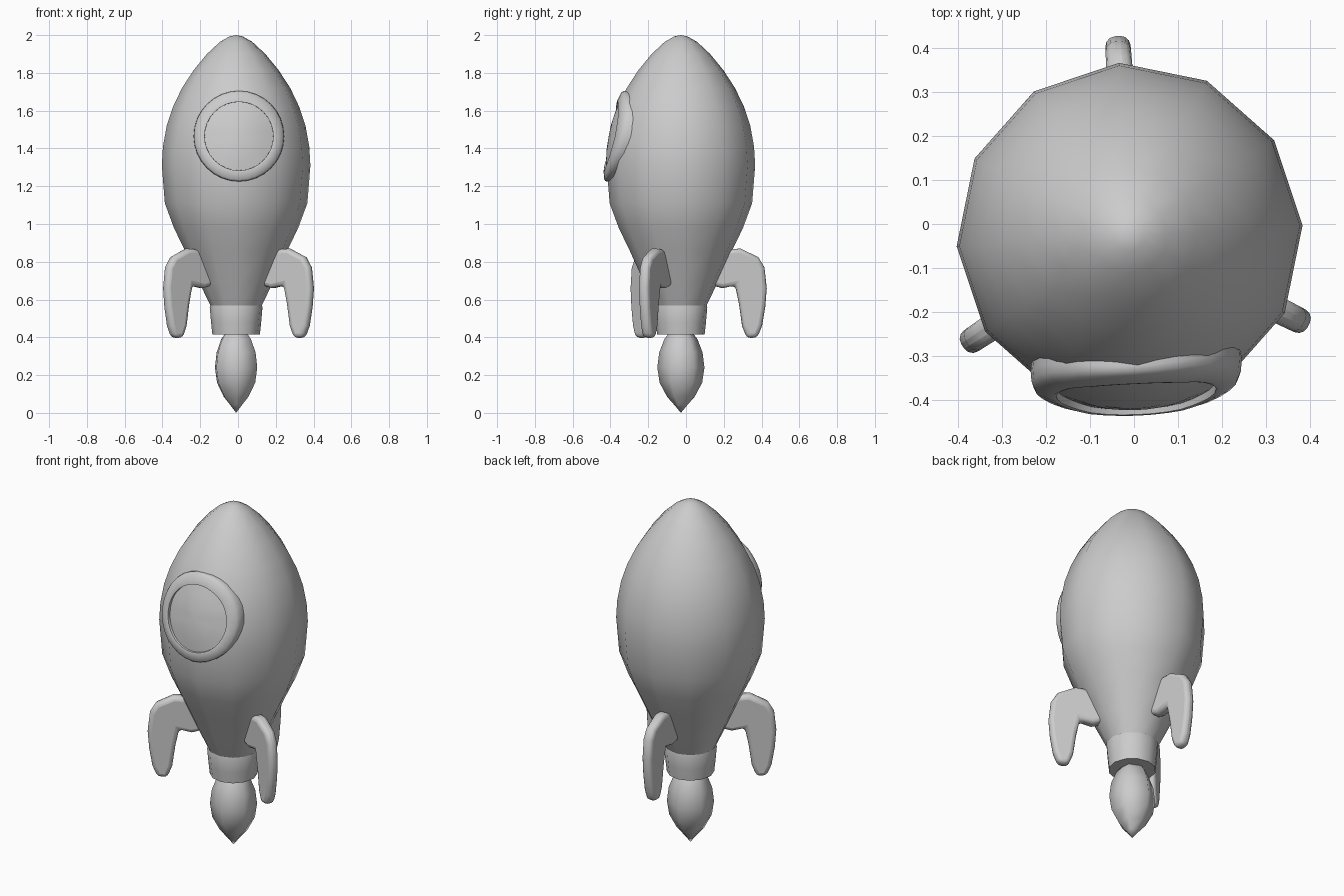
import bpy, bmesh, math
from mathutils import Vector

if "Cube" in bpy.data.objects:
    bpy.data.objects.remove(bpy.data.objects["Cube"])

CX, CY, TURN = -0.01, -0.027, math.radians(3.5)   # rocket axis and rotation


def finish(name, bm, angle=60):
    bmesh.ops.recalc_face_normals(bm, faces=bm.faces)
    me = bpy.data.meshes.new(name)
    bm.to_mesh(me)
    bm.free()
    ob = bpy.data.objects.new(name, me)
    bpy.context.collection.objects.link(ob)
    bpy.ops.object.select_all(action='DESELECT')
    ob.select_set(True)
    bpy.context.view_layer.objects.active = ob
    bpy.ops.object.shade_smooth_by_angle(angle=math.radians(angle))
    return ob


def lathe(name, profile, sides=12, phase=0.0, angle=60):
    """Revolve (radius, z) points about the rocket axis."""
    bm = bmesh.new()
    rings = []
    for r, z in profile:
        n = sides if r > 0 else 1
        turns = [TURN + phase + math.tau * i / sides for i in range(n)]
        rings.append([bm.verts.new((CX + r * math.cos(t), CY + r * math.sin(t), z))
                      for t in turns])
    for a, b in zip(rings, rings[1:]):
        for i in range(sides):
            j = (i + 1) % sides
            quad = [a[i % len(a)], a[j % len(a)], b[j % len(b)], b[i % len(b)]]
            bm.faces.new(list(dict.fromkeys(quad)))
    return finish(name, bm, angle)


# Hull
BODY = [(0, .55), (.13, .555), (.195, .69), (.272, .86), (.33, .98), (.378, 1.11),
        (.394, 1.31), (.388, 1.41), (.368, 1.52), (.335, 1.62), (.287, 1.72),
        (.225, 1.815), (.155, 1.90), (.085, 1.965), (.035, 1.993), (0, 2.0)]
lathe("hull", BODY)

# Engine nozzle
lathe("nozzle", [(0, .415), (.126, .415), (.133, .48), (.14, .56), (.128, .60), (0, .60)])

# Exhaust flame
lathe("flame", [(0, 0), (.033, .04), (.073, .085), (.113, .16), (.125, .24),
                (.115, .32), (.088, .39), (.05, .44), (0, .46)], 6, math.radians(30), 75)


# Porthole, draped over the hull
def hull_y(x, z):
    for (r0, z0), (r1, z1) in zip(BODY, BODY[1:]):
        if z0 <= z <= z1:
            r = r0 + (r1 - r0) * (z - z0) / (z1 - z0)
            return CY - math.sqrt(max(r * r - (x - CX) ** 2, 0))
    return CY


def drape(name, section, closed, sides=32):
    bm = bmesh.new()
    rings = []
    for rad, lift in section:
        ring = []
        for i in range(sides):
            a = math.tau * i / sides
            x, z = .005 + rad * math.cos(a), 1.465 + rad * math.sin(a)
            scale = 1 + 1.2 * (rad * math.cos(a) / .24) ** 2
            ring.append(bm.verts.new((x, hull_y(x, z) - lift * scale, z)))
        rings.append(ring)
    pairs = list(zip(rings, rings[1:])) + ([(rings[-1], rings[0])] if closed else [])
    for a, b in pairs:
        for i in range(sides):
            j = (i + 1) % sides
            bm.faces.new((a[i], a[j], b[j], b[i]))
    if not closed:
        bm.faces.new(rings[-1])
    return finish(name, bm, 50)


drape("porthole_frame", [(.236, -.02), (.24, .002), (.238, .012), (.23, .018),
                         (.19, .018), (.182, .015), (.18, -.02)], True)
drape("porthole_glass", [(.184, .004), (.13, .004), (.07, .004), (.02, .004)], False)

# Three fins: outline in (distance from axis, z), extruded, tapered and rounded
FIN = [(.19, .80), (.25, .865), (.315, .87), (.41, .825), (.443, .77), (.455, .66),
       (.447, .56), (.43, .46), (.405, .399), (.35, .396), (.325, .46), (.308, .58),
       (.288, .675), (.22, .66), (.15, .68)]
for k, label in enumerate(("back", "left", "right")):
    bm = bmesh.new()
    a = math.radians(90 + 120 * k) + TURN
    out = Vector((math.cos(a), math.sin(a), 0))
    side = Vector((-math.sin(a), math.cos(a), 0))
    rows = [[bm.verts.new(Vector((CX, CY, z)) + out * d + side * s * (.040 - .026 * d))
             for d, z in FIN] for s in (-1, 1)]
    for row in rows:
        bm.faces.new(row)
    for i in range(len(FIN)):
        bm.faces.new((rows[0][i], rows[0][i - 1], rows[1][i - 1], rows[1][i]))
    fin = finish(label + "_fin", bm, 60)
    bev = fin.modifiers.new("rounding", 'BEVEL')
    bev.width, bev.segments, bev.limit_method = .022, 3, 'ANGLE'
    bev.angle_limit = math.radians(60)
